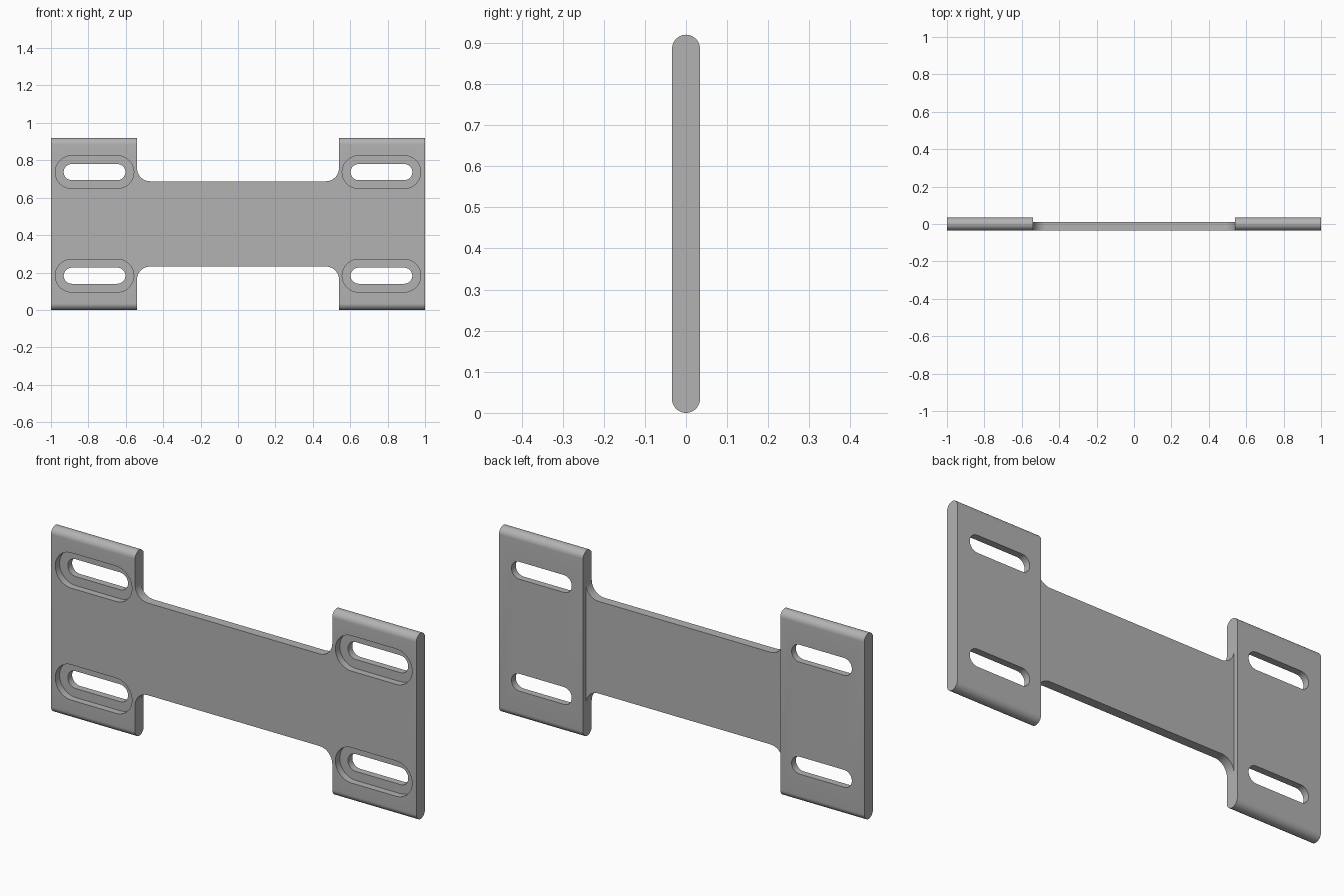
import bpy, bmesh
from math import sin, cos, pi, radians

if "Cube" in bpy.data.objects:
    bpy.data.objects.remove(bpy.data.objects["Cube"], do_unlink=True)

HEIGHT, HALF_T = 0.92, 0.034
MID = HEIGHT / 2
PAD_IN, WEB_HALF, FILLET, WEB_BACK = 0.54, 0.228, 0.07, 0.012
SLOT_X, SLOT_Z = 0.767, 0.277

grey = bpy.data.materials.new("plain_grey")
grey.use_nodes = True
grey.diffuse_color = (0.45, 0.45, 0.45, 1)
grey.node_tree.nodes["Principled BSDF"].inputs["Base Color"].default_value = grey.diffuse_color


def arc(cx, cy, r, start, end, steps=12):
    angles = [radians(start + (end - start) * i / steps) for i in range(steps + 1)]
    return [(cx + r * cos(a), cy + r * sin(a)) for a in angles]


def stadium(cx, cy, half_len, r):
    d = half_len - r
    return arc(cx + d, cy, r, -90, 90, 20) + arc(cx - d, cy, r, 90, 270, 20)


def prisms(name, profiles, place, near, far):
    """Extrude closed 2D profiles between two depths; place maps (u, v, depth) to space."""
    bm = bmesh.new()
    for profile in profiles:
        face = bm.faces.new([bm.verts.new(place(u, v, near)) for u, v in profile])
        ext = bmesh.ops.extrude_face_region(bm, geom=[face])["geom"]
        top = [g for g in ext if isinstance(g, bmesh.types.BMVert)]
        a, b = place(0, 0, near), place(0, 0, far)
        bmesh.ops.translate(bm, verts=top, vec=[q - p for p, q in zip(a, b)])
    bmesh.ops.recalc_face_normals(bm, faces=bm.faces)
    mesh = bpy.data.meshes.new(name)
    bm.to_mesh(mesh)
    bm.free()
    mesh.materials.append(grey)
    obj = bpy.data.objects.new(name, mesh)
    bpy.context.collection.objects.link(obj)
    return obj


def along_x(u, v, d):
    return (d, v, u)


def along_y(u, v, d):
    return (u, d, v)


def combine(target, other, operation):
    mod = target.modifiers.new(operation, "BOOLEAN")
    mod.operation, mod.object, mod.solver = operation, other, "EXACT"
    bpy.context.view_layer.objects.active = target
    bpy.ops.object.modifier_apply(modifier=mod.name)
    bpy.data.objects.remove(other, do_unlink=True)


# Thin central web, flaring into the end pads with fillets
corner = arc(PAD_IN - FILLET, MID + WEB_HALF + FILLET, FILLET, 270, 360)
corner.append((PAD_IN + 0.01, MID + WEB_HALF + FILLET))
upper = corner[::-1] + [(-x, z) for x, z in corner]
lower = [(x, HEIGHT - z) for x, z in upper[::-1]]
plate = prisms("mounting_plate", [upper + lower], along_y, -HALF_T, WEB_BACK)

# Thick end pads with fully rounded top and bottom edges
for side in (-1, 1):
    pad = prisms("end_pad", [stadium(MID, 0, MID, HALF_T)], along_x, side * PAD_IN, side)
    combine(plate, pad, "UNION")

# Four slots, each with a wider recess on the front
centres = [(sx * SLOT_X, MID + sz * SLOT_Z) for sx in (-1, 1) for sz in (-1, 1)]
for name, half_len, radius, depth in (("recess_cutter", 0.21, 0.0875, 0.0),
                                      ("slot_cutter", 0.165, 0.043, 0.1)):
    cutter = prisms(name, [stadium(x, z, half_len, radius) for x, z in centres],
                    along_y, -0.1, depth)
    cutter.hide_render = True
    combine(plate, cutter, "DIFFERENCE")

# Smooth curved walls, crisp edges
bpy.ops.object.select_all(action="DESELECT")
plate.select_set(True)
bpy.context.view_layer.objects.active = plate
bpy.ops.object.shade_smooth_by_angle(angle=radians(30))
